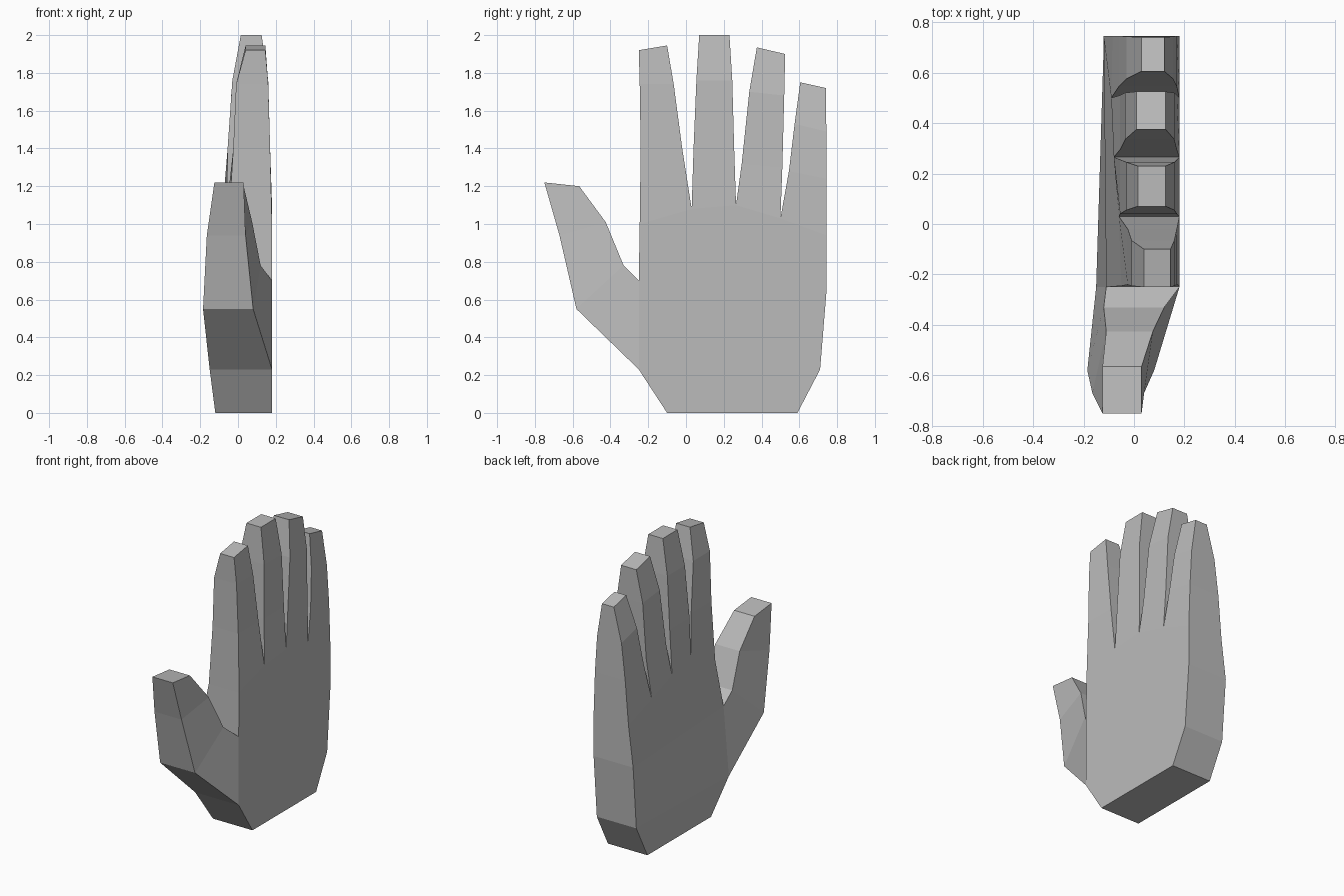
import bpy
import bmesh

cube = bpy.data.objects.get("Cube")
if cube:
    bpy.data.objects.remove(cube, do_unlink=True)

# Single flat grey
GREY = (0.5, 0.5, 0.5, 1.0)
mat = bpy.data.materials.new("plain grey")
mat.use_nodes = True
mat.diffuse_color = GREY
bsdf = mat.node_tree.nodes["Principled BSDF"]
bsdf.inputs["Base Color"].default_value = GREY
bsdf.inputs["Roughness"].default_value = 0.8


def slab(name, rungs, cap_start=False, cap_end=True, open_walls=()):
    """Loft a thick plate through rungs of (y, z, back x, palm x) points."""
    bm = bmesh.new()
    back = [[bm.verts.new((b, y, z)) for y, z, b, f in r] for r in rungs]
    front = [[bm.verts.new((f, y, z)) for y, z, b, f in r] for r in rungs]
    for i in range(len(rungs) - 1):
        bm.faces.new(front[i] + front[i + 1][::-1])
        bm.faces.new(back[i + 1] + back[i][::-1])
        if i not in open_walls:
            bm.faces.new((back[i][0], front[i][0], front[i + 1][0], back[i + 1][0]))
        bm.faces.new((back[i + 1][-1], front[i + 1][-1], front[i][-1], back[i][-1]))
    if cap_start:
        bm.faces.new(back[0] + front[0][::-1])
    if cap_end:
        bm.faces.new(front[-1] + back[-1][::-1])
    mesh = bpy.data.meshes.new(name)
    bm.to_mesh(mesh)
    bm.free()
    mesh.materials.append(mat)
    obj = bpy.data.objects.new(name, mesh)
    bpy.context.collection.objects.link(obj)
    return obj


# Points shared by the palm and the digits
knuckles = [(-0.245, 1.00, -0.05, 0.18), (0.03, 1.08, -0.06, 0.18),
            (0.265, 1.10, -0.08, 0.18), (0.50, 1.03, -0.09, 0.18),
            (0.745, 0.94, -0.085, 0.18)]
thumb_root = [(-0.25, 0.23, -0.15, 0.18), (-0.25, 0.70, -0.11, 0.18)]

# Palm, left open where the digits join it
slab("palm", [
    [(-0.10, 0.0, -0.12, 0.18), (0.59, 0.0, -0.12, 0.18)],
    [thumb_root[0], (0.71, 0.23, -0.12, 0.18)],
    [thumb_root[1], (0.745, 0.66, -0.12, 0.18)],
    knuckles,
], cap_start=True, cap_end=False, open_walls=(1,))

# Thumb, growing outward from the side of the palm
slab("thumb", [
    thumb_root,
    [(-0.58, 0.55, -0.185, 0.08), (-0.33, 0.78, -0.12, 0.12)],
    [(-0.67, 0.94, -0.165, 0.04), (-0.425, 1.01, -0.11, 0.075)],
    [(-0.75, 1.22, -0.125, 0.03), (-0.565, 1.20, -0.125, 0.03)],
])

# Fingers: (y, z) of both edges, then back x and palm x, per joint
fingers = {
    "index_finger": [(-0.24, 1.40, -0.02, 1.40, -0.025, 0.17),
                     (-0.245, 1.74, -0.065, 1.74, -0.01, 0.16),
                     (-0.25, 1.92, -0.10, 1.945, 0.04, 0.145)],
    "middle_finger": [(0.04, 1.40, 0.255, 1.40, -0.055, 0.17),
                      (0.055, 1.76, 0.245, 1.76, -0.03, 0.16),
                      (0.07, 2.00, 0.23, 2.00, 0.015, 0.125)],
    "ring_finger": [(0.295, 1.32, 0.51, 1.30, -0.055, 0.17),
                    (0.335, 1.70, 0.52, 1.68, -0.035, 0.16),
                    (0.375, 1.935, 0.525, 1.90, 0.01, 0.125)],
    "little_finger": [(0.545, 1.28, 0.745, 1.24, -0.06, 0.17),
                      (0.575, 1.53, 0.743, 1.49, -0.03, 0.155),
                      (0.605, 1.75, 0.74, 1.72, 0.03, 0.12)],
}
for i, (name, joints) in enumerate(fingers.items()):
    rungs = [knuckles[i:i + 2]]
    rungs += [[(y0, z0, b, f), (y1, z1, b, f)] for y0, z0, y1, z1, b, f in joints]
    slab(name, rungs)
